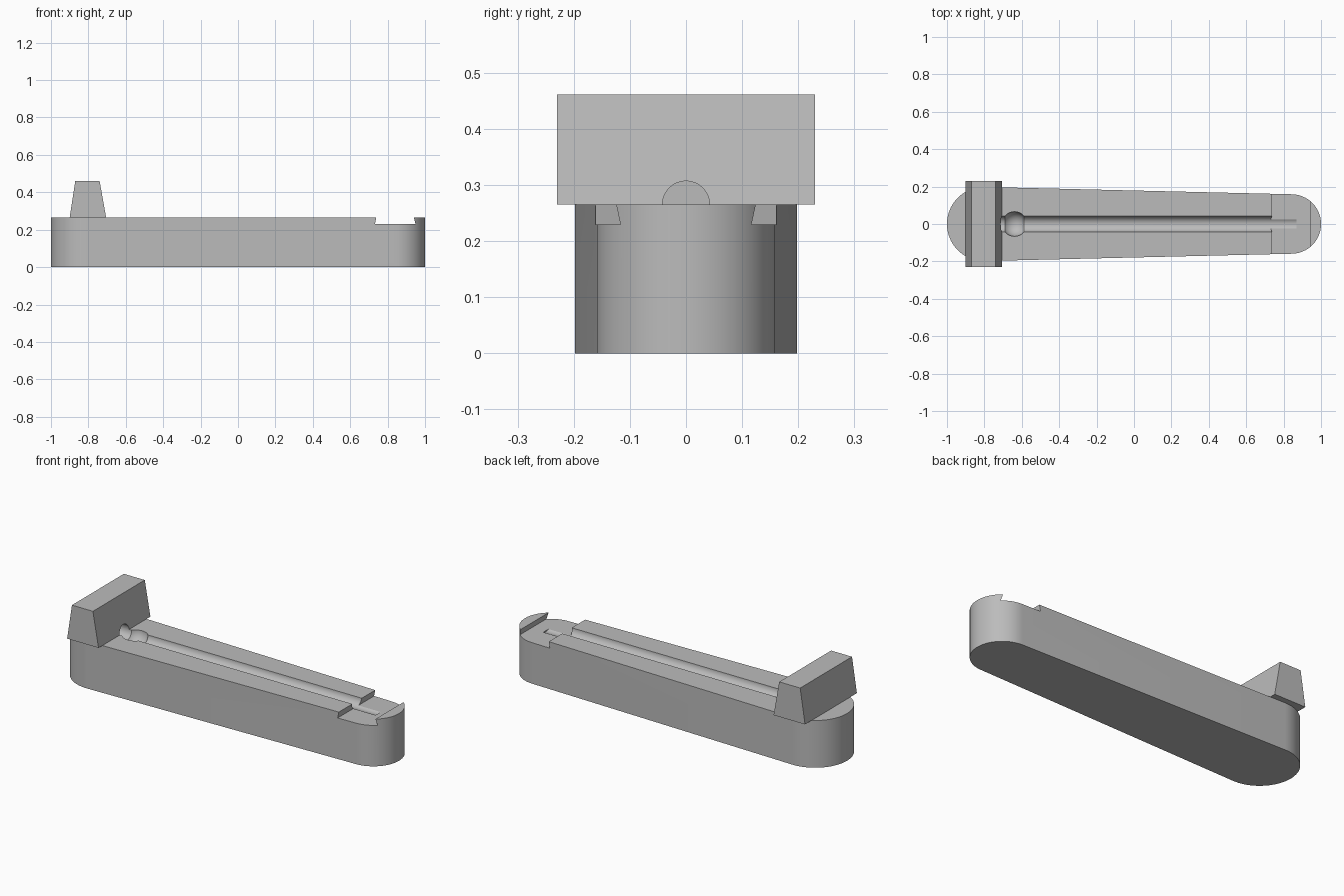
import bpy, bmesh
from math import asin, cos, sin, pi

cube = bpy.data.objects.get("Cube")
if cube:
    bpy.data.objects.remove(cube, do_unlink=True)

TOP = 0.265          # height of the body
ROD = 0.042          # radius of the channel

grey = bpy.data.materials.new("plain grey")
grey.use_nodes = True
grey.diffuse_color = (0.5, 0.5, 0.5, 1)
grey.node_tree.nodes["Principled BSDF"].inputs["Base Color"].default_value = (0.5, 0.5, 0.5, 1)


def prism(name, points, along, start, end):
    """Extrude a flat outline along y or z."""
    bm = bmesh.new()
    place = (lambda a, b, t: (a, b, t)) if along == "z" else (lambda a, b, t: (a, t, b))
    face = bm.faces.new([bm.verts.new(place(a, b, start)) for a, b in points])
    made = bmesh.ops.extrude_face_region(bm, geom=[face])["geom"]
    shift = (0, 0, end - start) if along == "z" else (0, end - start, 0)
    bmesh.ops.translate(bm, vec=shift, verts=[v for v in made if isinstance(v, bmesh.types.BMVert)])
    bmesh.ops.recalc_face_normals(bm, faces=bm.faces)
    mesh = bpy.data.meshes.new(name)
    bm.to_mesh(mesh)
    bm.free()
    mesh.materials.append(grey)
    obj = bpy.data.objects.new(name, mesh)
    bpy.context.collection.objects.link(obj)
    return obj


def activate(obj):
    bpy.ops.object.select_all(action="DESELECT")
    obj.select_set(True)
    bpy.context.view_layer.objects.active = obj


def cut(obj, cutters):
    activate(obj)
    for cutter in cutters:
        mod = obj.modifiers.new("cut", "BOOLEAN")
        mod.operation = "DIFFERENCE"
        mod.solver = "EXACT"
        mod.object = cutter
        bpy.ops.object.modifier_apply(modifier=mod.name)
    bpy.ops.object.shade_smooth_by_angle()


# Tapered body with a round cap at each end
def arc(cx, r, a, b, steps=40):
    return [(cx + r * cos(a + (b - a) * i / steps), r * sin(a + (b - a) * i / steps))
            for i in range(steps + 1)]


r_big, r_small = 0.198, 0.159
x_big, x_small = r_big - 1, 1 - r_small
lean = pi / 2 - asin((r_big - r_small) / (x_small - x_big))
outline = arc(x_small, r_small, -lean, lean) + arc(x_big, r_big, lean, 2 * pi - lean)
body = prism("body", outline, "z", 0, TOP)

# Wedge-sided block across the wide end
block = prism("end_block", [(-0.9, TOP), (-0.705, TOP), (-0.74, 0.461), (-0.87, 0.461)],
              "y", -0.23, 0.23)

# Cutters: dovetail notch, long rod channel and ball socket
notch = prism("notch_cutter", [(0.732, 0.23), (0.949, 0.23), (0.94, TOP), (0.938, 0.3),
                               (0.74, 0.3), (0.739, TOP)], "y", -0.4, 0.4)
start, end = -0.8, 0.87
bpy.ops.mesh.primitive_cylinder_add(vertices=48, radius=ROD, depth=end - start,
                                    location=((start + end) / 2, 0, TOP),
                                    rotation=(0, pi / 2, 0))
rod = bpy.context.object
rod.name = "channel_cutter"
bpy.ops.mesh.primitive_uv_sphere_add(segments=48, ring_count=25, radius=0.066,
                                     location=(-0.639, 0, TOP))
ball = bpy.context.object
ball.name = "socket_cutter"
for tool in (rod, ball):
    tool.data.materials.append(grey)

bpy.context.view_layer.update()
cut(body, [notch, rod, ball])
cut(block, [rod])
for tool in (notch, rod, ball):
    bpy.data.objects.remove(tool, do_unlink=True)
